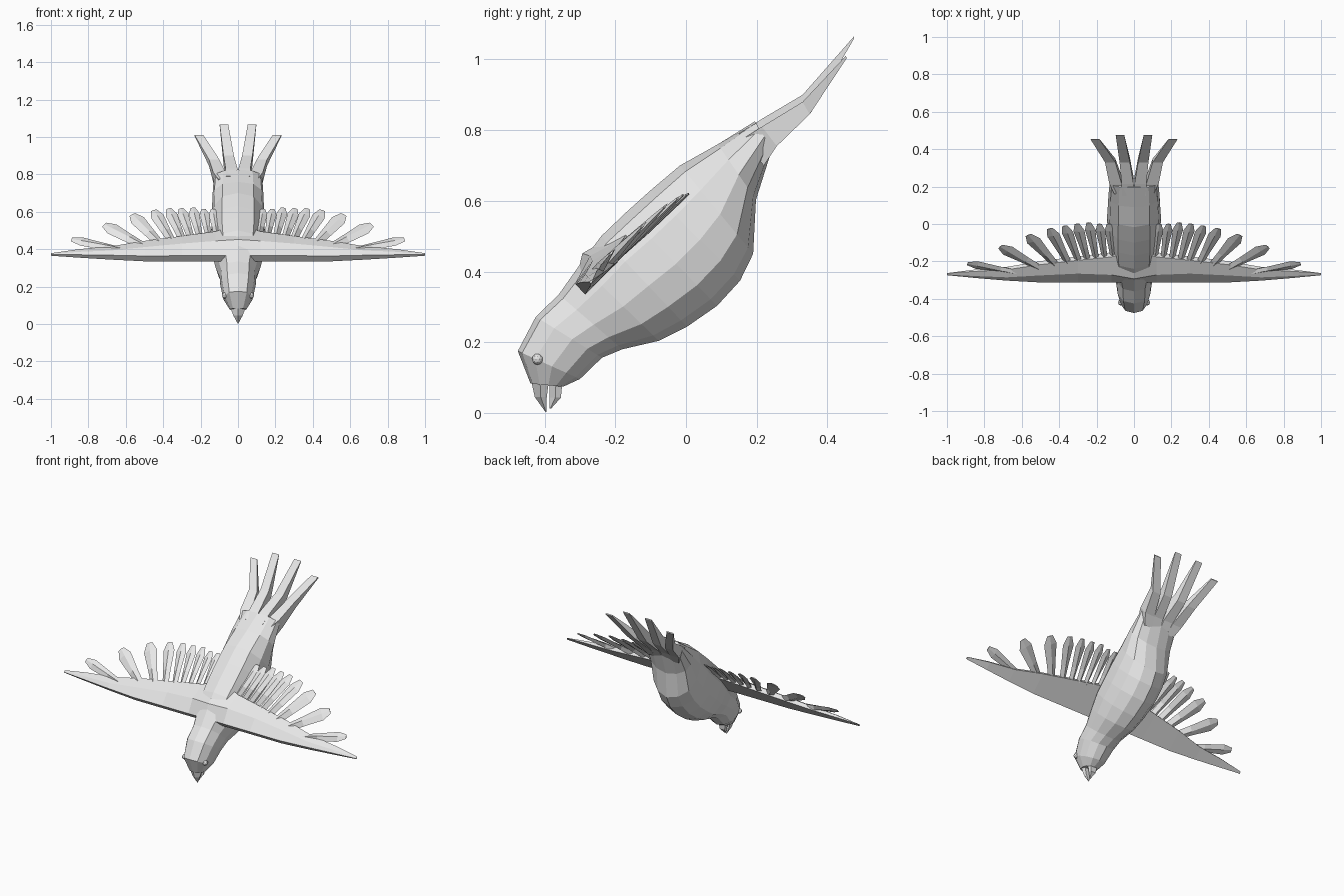
import bpy, bmesh, math
from mathutils import Vector

grey = bpy.data.materials.new("plumage_grey")
grey.diffuse_color = (0.8, 0.8, 0.8, 1)


def loft(name, rings, mirror=False):
    """Skin a list of equal-length point rings, closing both ends."""
    bm = bmesh.new()
    loops = [[bm.verts.new(p) for p in ring] for ring in rings]
    n = len(loops[0])
    for a, b in zip(loops, loops[1:]):
        for i in range(n):
            j = (i + 1) % n
            bm.faces.new((a[i], a[j], b[j], b[i]))
    bm.faces.new(loops[0][::-1])
    bm.faces.new(loops[-1])
    bmesh.ops.remove_doubles(bm, verts=bm.verts, dist=0.0005)
    bmesh.ops.recalc_face_normals(bm, faces=bm.faces)
    mesh = bpy.data.meshes.new(name)
    bm.to_mesh(mesh)
    bm.free()
    return finish(bpy.data.objects.new(name, mesh), mirror)


def finish(obj, mirror):
    bpy.context.scene.collection.objects.link(obj)
    obj.data.materials.append(grey)
    if mirror:
        obj.modifiers.new("mirror", "MIRROR").use_mirror_merge = False
    return obj


# Body: each ring spans from a back point to a belly point, with a half width
SECTION = [(0, 0), (0.07, 0.6), (0.28, 0.92), (0.55, 1), (0.78, 0.86),
           (0.93, 0.5), (1, 0)]
SECTION += [(t, -w) for t, w in SECTION[-2:0:-1]]


def body_ring(by, bz, fy, fz, w):
    return [(w * k, by + (fy - by) * t, bz + (fz - bz) * t) for t, k in SECTION]


loft("body", [body_ring(*r) for r in [
    (-0.440, 0.083, -0.348, 0.074, 0.045),
    (-0.476, 0.175, -0.300, 0.096, 0.078),
    (-0.425, 0.272, -0.238, 0.156, 0.095),
    (-0.360, 0.335, -0.180, 0.180, 0.098),
    (-0.300, 0.420, -0.077, 0.204, 0.120),
    (-0.240, 0.500, 0.003, 0.244, 0.135),
    (-0.170, 0.567, 0.088, 0.303, 0.142),
    (-0.100, 0.630, 0.153, 0.374, 0.144),
    (-0.017, 0.700, 0.190, 0.450, 0.140),
    (0.090, 0.760, 0.198, 0.603, 0.137),
    (0.195, 0.825, 0.243, 0.745, 0.130)]])


# Beak: two short tapered halves
def beak_ring(y0, y1, z, w):
    ym = (y0 + y1) / 2
    return [(0, y0, z), (w, ym, z), (w * 0.8, y1, z), (-w * 0.8, y1, z), (-w, ym, z)]


loft("upper_beak", [beak_ring(-0.438, -0.388, 0.09, 0.042),
                    beak_ring(-0.428, -0.394, 0.045, 0.025),
                    beak_ring(-0.398, -0.395, 0.003, 0.002)])
loft("lower_beak", [beak_ring(-0.386, -0.35, 0.085, 0.03),
                    beak_ring(-0.386, -0.354, 0.043, 0.02),
                    beak_ring(-0.386, -0.381, 0.013, 0.002)])

# Eyes
bm = bmesh.new()
bmesh.ops.create_icosphere(bm, subdivisions=2, radius=0.016)
bmesh.ops.translate(bm, verts=bm.verts, vec=(0.07, -0.42, 0.152))
eye_mesh = bpy.data.meshes.new("eyes")
bm.to_mesh(eye_mesh)
bm.free()
finish(bpy.data.objects.new("eyes", eye_mesh), True)


# Wing space: x outward, s along the tilted chord, h above the lower surface
def wing_point(x, s, h):
    return Vector((x, -0.285 + 0.72 * s - 0.69 * h, 0.335 + 0.69 * s + 0.72 * h))


# Wing panel ribs: x, lead s, lead h, base h, ridge s, ridge h, trail s, trail h
ribs = [(0.0, 0.0, 0.042, 0, 0.075, 0.09, 0.24, 0.05),
        (0.12, 0.0, 0.042, 0, 0.085, 0.07, 0.19, 0.04),
        (0.30, 0.0, 0.042, 0, 0.08, 0.055, 0.16, 0.035),
        (0.50, 0.0, 0.040, 0, 0.06, 0.048, 0.125, 0.032),
        (0.68, 0.01, 0.036, 0.003, 0.04, 0.042, 0.085, 0.03),
        (0.85, 0.022, 0.028, 0.006, 0.04, 0.032, 0.068, 0.025),
        (1.0, 0.033, 0.018, 0.010, 0.038, 0.018, 0.046, 0.016)]
loft("wing_panel", [[wing_point(x, s, b), wing_point(x, s, h), wing_point(x, rs, rh),
                     wing_point(x, ts, th), wing_point(x, ts, b + 0.005)]
                    for x, s, h, b, rs, rh, ts, th in ribs], True)

# Flight feathers: base x, base s, tip x, tip s, tip h, half width
feathers = [(0.11, 0.15, 0.135, 0.40, 0.004, 0.026),
            (0.155, 0.15, 0.185, 0.40, 0.004, 0.026),
            (0.20, 0.14, 0.242, 0.41, 0.004, 0.028),
            (0.245, 0.13, 0.305, 0.402, 0.006, 0.030),
            (0.29, 0.12, 0.37, 0.395, 0.012, 0.031),
            (0.345, 0.11, 0.45, 0.378, 0.016, 0.035),
            (0.41, 0.10, 0.565, 0.337, 0.024, 0.040),
            (0.49, 0.08, 0.715, 0.255, 0.028, 0.040),
            (0.60, 0.055, 0.89, 0.135, 0.034, 0.030)]
for bx, bs, tx, ts, th, w in feathers:
    ln = math.hypot(tx - bx, ts - bs)
    px, ps = (ts - bs) / ln, -(tx - bx) / ln          # sideways direction
    rings = []
    for u, k, thick in [(0, 0.55, 0.017), (0.4, 0.72, 0.014),
                        (0.82, 1.0, 0.007), (1, 0.45, 0.003)]:
        x, s = bx + (tx - bx) * u, bs + (ts - bs) * u
        h, d = 0.022 + (th - 0.022) * u, w * k
        rings.append([wing_point(x - px * d, s - ps * d, h + thick * 0.3),
                      wing_point(x, s, h + thick),
                      wing_point(x + px * d, s + ps * d, h - thick * 0.3),
                      wing_point(x, s, h - thick)])
    loft("flight_feather", rings, True)


# Tail feathers: flat bars that bend upward halfway along
def tail_ring(x0, x1, ty, tz, by, bz):
    return [(x0, ty, tz), (x1, ty, tz), (x1, by, bz), (x0, by, bz)]


loft("inner_tail_feather", [tail_ring(0.0, 0.065, 0.15, 0.79, 0.22, 0.70),
                            tail_ring(0.003, 0.066, 0.215, 0.832, 0.257, 0.758),
                            tail_ring(0.022, 0.077, 0.33, 0.90, 0.354, 0.85),
                            tail_ring(0.052, 0.098, 0.476, 1.066, 0.476, 1.06)], True)
loft("outer_tail_feather", [tail_ring(0.055, 0.105, 0.16, 0.775, 0.22, 0.70),
                            tail_ring(0.066, 0.132, 0.215, 0.81, 0.257, 0.755),
                            tail_ring(0.10, 0.155, 0.33, 0.88, 0.35, 0.845),
                            tail_ring(0.185, 0.232, 0.452, 1.01, 0.455, 1.004)], True)
